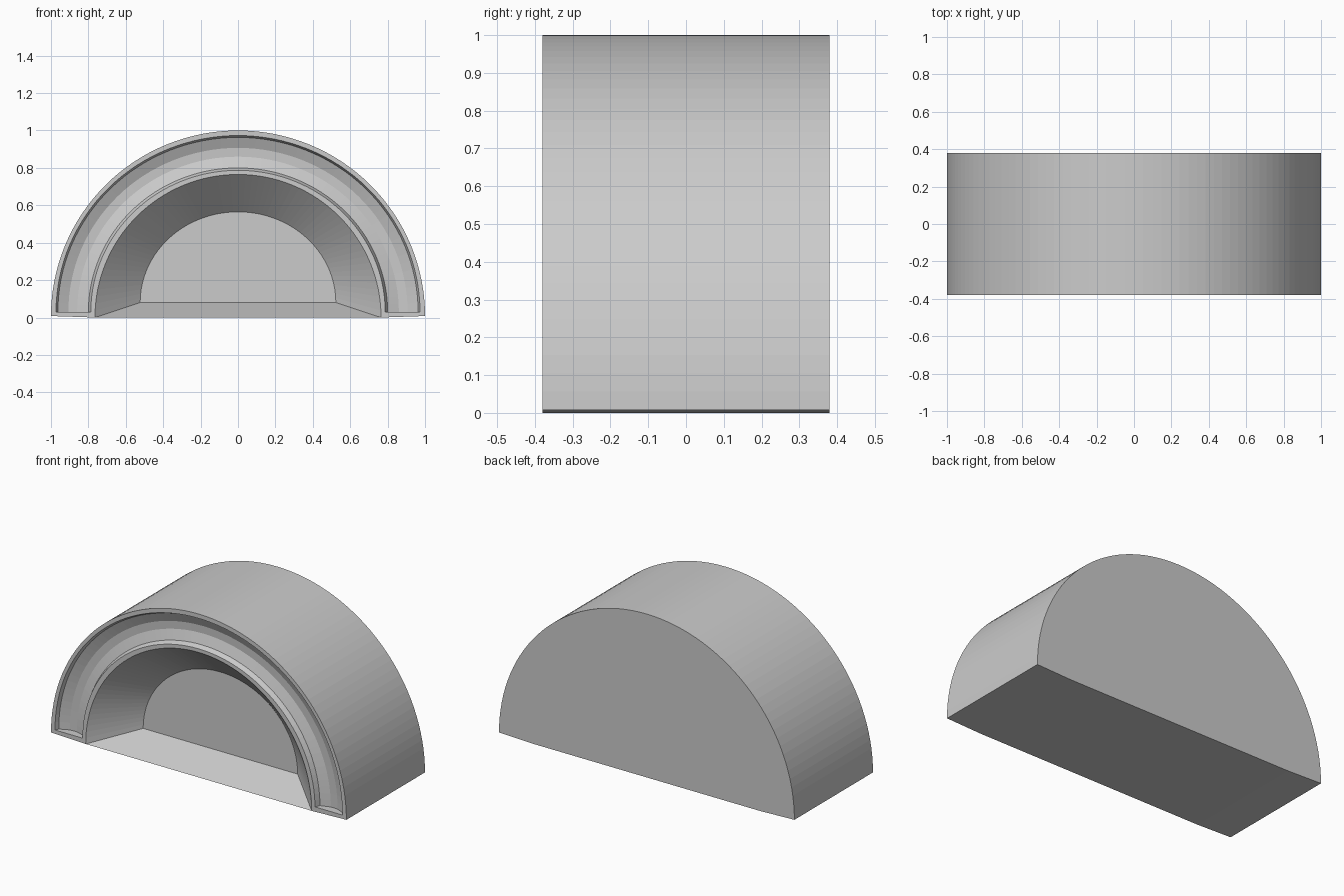
import bpy, bmesh
from math import sin, cos, pi

if "Cube" in bpy.data.objects:
    bpy.data.objects.remove(bpy.data.objects["Cube"])

N = 64
F, B = -0.38, 0.38      # front and back planes
CAV = -0.17             # back wall of the recess

bm = bmesh.new()


def arch(half_width, base, top, y):
    """Row of vertices along a half ellipse, right to left."""
    return [bm.verts.new((half_width * cos(pi * i / N), y,
                          base + (top - base) * sin(pi * i / N)))
            for i in range(N + 1)]


def strip(a, b):
    for i in range(N):
        bm.faces.new((a[i], a[i + 1], b[i + 1], b[i]))


# Outer shell, shallow coved groove, inner rim and tapering recess
back = arch(1.0, 0.008, 1.0, B)
front = arch(1.0, 0.008, 1.0, F)
cove = [(0.973, 0.0), (0.963, 0.022), (0.907, 0.048), (0.86, 0.05),
        (0.80, 0.03), (0.787, 0.0)]
groove = [arch(r, 0.03, r, F + d) for r, d in cove]
mouth = arch(0.765, 0.0, 0.765, F)
inner = arch(0.523, 0.08, 0.565, CAV)
rows = [back, front] + groove + [mouth, inner]
for a, b in zip(rows, rows[1:]):
    strip(a, b)

# Feet: groove end caps, front pads and the sloping underside at each end
kink = {}
for e, x in ((0, 0.765), (N, -0.765)):
    kink[e] = bm.verts.new((x, B, 0))
    bm.faces.new([g[e] for g in groove])
    bm.faces.new((front[e], groove[0][e], groove[-1][e], mouth[e]))
    bm.faces.new((back[e], front[e], mouth[e], kink[e]))

# Recess back wall, recess floor, underside and rear wall
bm.faces.new(inner)
bm.faces.new((mouth[0], mouth[N], inner[N], inner[0]))
bm.faces.new((mouth[0], mouth[N], kink[N], kink[0]))
bm.faces.new(back + [kink[N], kink[0]])

bmesh.ops.recalc_face_normals(bm, faces=bm.faces)
mesh = bpy.data.meshes.new("arch_housing")
bm.to_mesh(mesh)
bm.free()
obj = bpy.data.objects.new("arch_housing", mesh)
bpy.context.collection.objects.link(obj)
